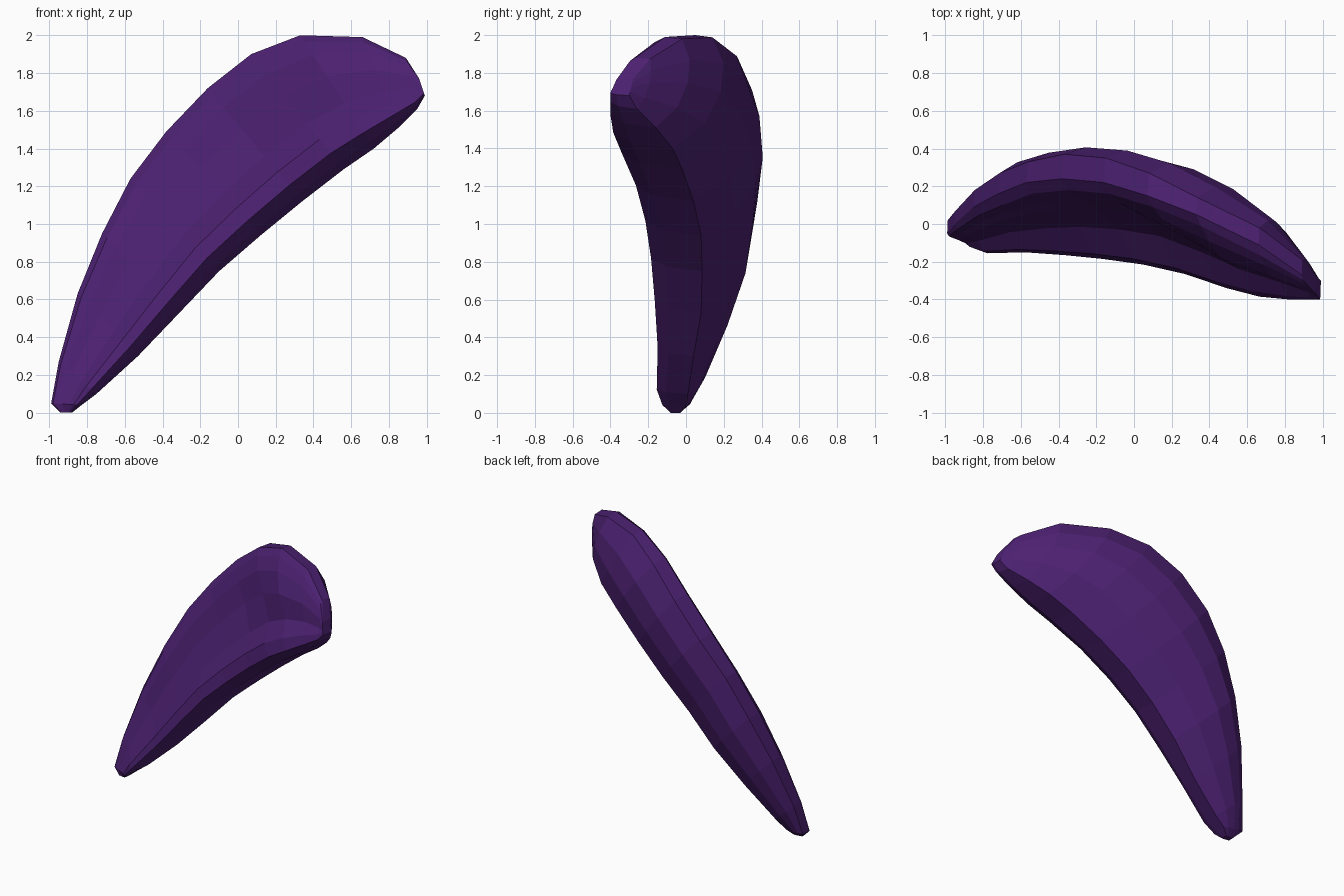
import bpy
import bmesh

purple = bpy.data.materials.new("deep purple")
purple.diffuse_color = (0.072, 0.015, 0.165, 1.0)

# Stations from lower tip to blunt upper end:
# outer edge x, z | inner edge x, z | y of outer front, outer back,
# inner front, inner back | bulge of the back
STATIONS = [
    (-0.94, 0.00, -0.88, 0.00, -0.07, -0.04, -0.08, -0.03, 0.00),
    (-0.99, 0.05, -0.83, 0.04, -0.05, 0.02, -0.125, 0.00, 0.01),
    (-0.95, 0.27, -0.75, 0.10, 0.00, 0.07, -0.155, 0.01, 0.06),
    (-0.85, 0.63, -0.53, 0.30, 0.09, 0.18, -0.15, 0.04, 0.11),
    (-0.72, 0.95, -0.31, 0.53, 0.16, 0.27, -0.165, 0.08, 0.14),
    (-0.57, 1.24, -0.10, 0.75, 0.22, 0.33, -0.185, 0.085, 0.145),
    (-0.38, 1.49, 0.12, 0.94, 0.24, 0.37, -0.215, 0.08, 0.145),
    (-0.16, 1.72, 0.34, 1.12, 0.22, 0.35, -0.265, 0.04, 0.155),
    (0.07, 1.90, 0.56, 1.29, 0.15, 0.27, -0.34, -0.02, 0.165),
    (0.33, 2.00, 0.72, 1.40, 0.05, 0.14, -0.385, -0.07, 0.15),
    (0.66, 1.99, 0.85, 1.51, -0.11, -0.02, -0.40, -0.16, 0.10),
    (0.89, 1.88, 0.95, 1.61, -0.27, -0.19, -0.40, -0.26, 0.03),
    (0.96, 1.77, 0.99, 1.68, -0.36, -0.28, -0.40, -0.30, 0.00),
]


def section(ox, oz, ix, iz, of, ob, nf, nb, bulge):
    """Closed loop: chamfered outer rim, hollow front, lower rim, bulging back."""
    def at(s, y):
        return (ox + (ix - ox) * s, y, oz + (iz - oz) * s)

    chamfer = of - min(0.06, (of - nf) * 0.2)
    proud = max(0.0, min(1.0, (ox + 0.1) * 2.5))  # front fills out at the top

    def front(s, low, high):
        t = (s - 0.06) / 0.8
        hollow = low + (high - low) * proud
        return at(s, chamfer + (nf - chamfer) * t + bulge * 0.5 * hollow)

    def back(s, swell):
        return at(s, ob + (nb - ob) * s + bulge * swell)

    return [at(0, of), at(0.06, chamfer), front(0.17, 0.1, -0.4),
            front(0.36, 0.7, -0.5), front(0.6, 0.8, 0.3),
            at(0.74, nf + (chamfer - nf) * 0.08), at(0.86, nf),
            at(0.95, nf * 0.7 + nb * 0.3), at(1, nb),
            back(0.78, 0.82), back(0.5, 1.0), back(0.25, 0.75), at(0.02, ob)]


# Curved horn-like blade, lofted through the stations
bm = bmesh.new()
rings = [[bm.verts.new(p) for p in section(*s)] for s in STATIONS]
for a, b in zip(rings, rings[1:]):
    n = len(a)
    for i in range(n):
        j = (i + 1) % n
        bm.faces.new((a[i], a[j], b[j], b[i]))
bm.faces.new(rings[0])
bm.faces.new(rings[-1])
bmesh.ops.recalc_face_normals(bm, faces=bm.faces)
mesh = bpy.data.meshes.new("curved_blade")
bm.to_mesh(mesh)
bm.free()
mesh.materials.append(purple)
blade = bpy.data.objects.new("curved_blade", mesh)
bpy.context.collection.objects.link(blade)
